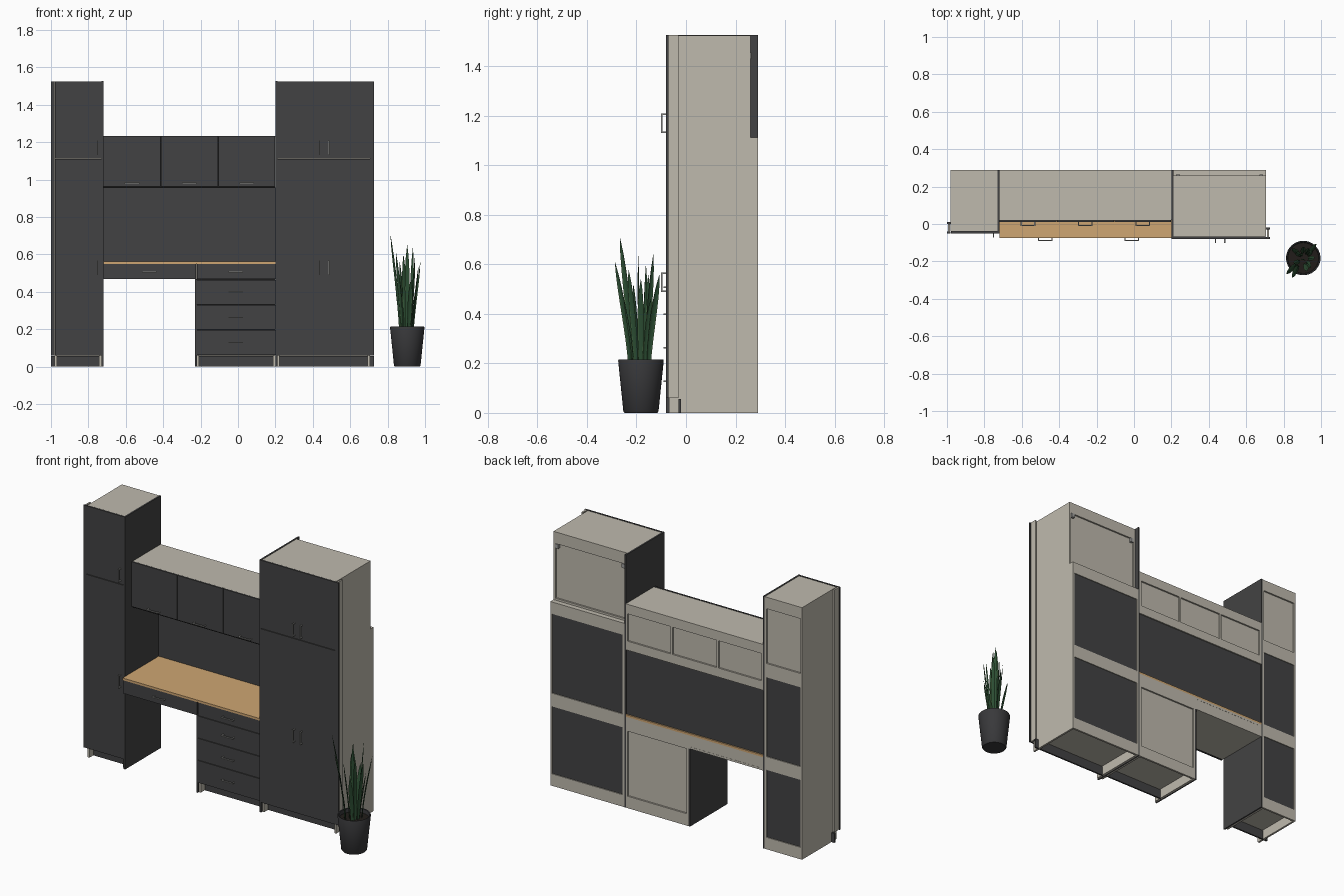
import bpy, bmesh, math, random
from mathutils import Vector

random.seed(4)
cube = bpy.data.objects.get("Cube")
if cube:
    bpy.data.objects.remove(cube, do_unlink=True)


def material(name, r, g, b):
    m = bpy.data.materials.new(name)
    m.use_nodes = True
    m.diffuse_color = (r, g, b, 1)
    m.node_tree.nodes["Principled BSDF"].inputs["Base Color"].default_value = (r, g, b, 1)
    return m


CHARCOAL = material("charcoal fronts", 0.055, 0.055, 0.056)
BEIGE = material("beige carcass", 0.52, 0.49, 0.42)
WOOD = material("oak worktop", 0.62, 0.38, 0.17)
STEEL = material("steel handles", 0.35, 0.35, 0.34)
GAP = material("black gaps", 0.012, 0.012, 0.012)
POT = material("dark pot", 0.04, 0.04, 0.043)
SOIL = material("soil", 0.015, 0.012, 0.01)
LEAF = material("leaf green", 0.025, 0.075, 0.033)
LEAF_EDGE = material("leaf pale green", 0.06, 0.13, 0.05)

T = 0.012      # board thickness
BACK = 0.29    # rear plane of the furniture


def finish(name, bm, *mats):
    mesh = bpy.data.meshes.new(name)
    bm.to_mesh(mesh)
    bm.free()
    for m in mats:
        mesh.materials.append(m)
    ob = bpy.data.objects.new(name, mesh)
    bpy.context.collection.objects.link(ob)
    return ob


def boxes(name, mat, *extents):
    """One object from boxes given as (x0, x1, y0, y1, z0, z1)."""
    bm = bmesh.new()
    for x0, x1, y0, y1, z0, z1 in extents:
        verts = bmesh.ops.create_cube(bm, size=1)["verts"]
        for v in verts:
            v.co = ((x0 + x1) / 2 + v.co.x * (x1 - x0),
                    (y0 + y1) / 2 + v.co.y * (y1 - y0),
                    (z0 + z1) / 2 + v.co.z * (z1 - z0))
    return finish(name, bm, mat)


def carcass(name, x0, x1, y0, y1, z0, z1, rails=(), dividers=(), floor=None, inset=0.01):
    """Open-fronted box with a set-back rear panel and flush rear rails."""
    bottom = z0 if floor is None else floor
    parts = [(x0, x0 + T, y0, y1, z0, z1), (x1 - T, x1, y0, y1, z0, z1),
             (x0 + T, x1 - T, y0, y1, z1 - T, z1),
             (x0 + T, x1 - T, y0, y1, bottom, bottom + T),
             (x0 + T, x1 - T, y1 - inset - 0.006, y1 - inset, bottom + T, z1 - T)]
    parts += [(x0 + T, x1 - T, y1 - T, y1, a, b) for a, b in rails]
    parts += [(x - T / 2, x + T / 2, y0, y1, z0 + T, z1 - T) for x in dividers]
    boxes(name, BEIGE, *parts)
    boxes(name + "_shadow_gap", GAP, (x0 + 0.001, x1 - 0.001, y0 - 0.002, y0, bottom, z1 - 0.002))


def front(name, x0, x1, y, z0, z1):
    g = 0.0022
    boxes(name, CHARCOAL, (x0 + g / 4, x1 - g / 4, y, y + 0.01, z0 + g, z1 - g / 2))


def handle(name, x, y, z, upright=False, length=0.078):
    """Bow handle: a bar on two short posts."""
    h, r = length / 2, 0.003
    parts = []
    for a, b, depth in ((-h, h, r * 2), (-h, -h + 2 * r, 0.021), (h - 2 * r, h, 0.021)):
        ys = (y - 0.021, y - 0.021 + depth)
        parts.append((x - r, x + r, *ys, z + a, z + b) if upright
                     else (x + a, x + b, *ys, z - r, z + r))
    boxes(name, STEEL, *parts)


# Tall cabinets: lower and upper carcass, rear panels, doors, plinth, wall filler
def tall_cabinet(side, x0, x1, y, upper_back, fill, handles):
    lo, hi, split = x0, x1, 1.112
    carcass(side + "_lower_carcass", lo, hi, y + T, BACK, 0, split,
            rails=((0, 0.07), (0.48, 0.56), (1.04, split - T)), floor=0.06)
    carcass(side + "_upper_carcass", lo, hi, y + T, upper_back, split, 1.525,
            rails=((1.455, 1.525 - T),))
    boxes(side + "_rear_panels", CHARCOAL,
          *[(lo + T, hi - T, BACK - 0.009, BACK - 0.005, a, b)
            for a, b in ((0.07, 0.48), (0.56, 1.04))])
    front(side + "_lower_door", lo, hi, y, 0.058, split)
    front(side + "_upper_door", lo, hi, y, split, 1.527)
    f0, f1 = fill
    mid = (f0 + f1) / 2
    boxes(side + "_filler_front", CHARCOAL, (f0, f1, y, y + 0.01, 0.06, 1.526))
    boxes(side + "_filler_return", BEIGE, (mid - 0.005, mid + 0.005, y + 0.01, y + 0.05, 0.06, 1.526))
    boxes(side + "_plinth", CHARCOAL, (min(lo, f0), max(hi, f1), y + 0.05, y + 0.06, 0, 0.057))
    for i, x in enumerate(handles):
        handle(f"{side}_lower_handle_{i}", x, y, 0.528, True)
        handle(f"{side}_upper_handle_{i}", x, y, 1.17, True)


tall_cabinet("right_end", -0.98, -0.73, -0.05, BACK, (-1.0, -0.98), (-0.752,))
tall_cabinet("left_end", 0.21, 0.705, -0.08, 0.26, (0.705, 0.728), (0.435, 0.485))
boxes("hanging_brackets", STEEL, *[(x, x + 0.02, 0.25, 0.265, 1.43, 1.455) for x in (0.225, 0.67)])

# Dark boards that flank the desk bay and drawer unit
boxes("inner_side_panels", CHARCOAL,
      (-0.73, -0.72, -0.05, BACK, 0, 1.527),
      (0.20, 0.21, -0.08, BACK, 0, 1.527),
      (-0.23, -0.22, -0.07, BACK, 0, 0.47))

# Wall cabinet with three flap doors
bay0, bay1 = -0.72, 0.20
third = (bay1 - bay0) / 3
carcass("wall_cabinet", bay0, bay1, 0.022, BACK, 0.955, 1.233,
        rails=((1.175, 1.233 - T), (0.955 + T, 1.01)),
        dividers=[bay0 + third, bay0 + 2 * third])
for i in range(3):
    x = bay0 + i * third
    front(f"wall_cabinet_door_{i}", x + 0.001, x + third - 0.001, 0.01, 0.961, 1.235)
    handle(f"wall_cabinet_handle_{i}", x + third / 2, 0.01, 0.981)

# Splashback and worktop
boxes("splashback", CHARCOAL, (bay0, bay1, BACK - 0.02, BACK - 0.008, 0.563, 0.955))
boxes("worktop", WOOD, (bay0, bay1, -0.075, BACK, 0.55, 0.563))

# Shallow desk drawer over the knee space
carcass("desk_drawer_carcass", bay0, -0.22, -0.058, BACK, 0.47, 0.55, inset=0.001)
front("desk_drawer_front", bay0, -0.225, -0.07, 0.466, 0.55)
handle("desk_drawer_handle", -0.475, -0.07, 0.508)

# Drawer unit
carcass("drawer_unit", -0.22, bay1, -0.058, BACK, 0, 0.55,
        rails=((0, 0.065), (0.465, 0.538)), floor=0.06)
levels = (0.06, 0.197, 0.331, 0.466, 0.55)
for i, (a, b) in enumerate(zip(levels, levels[1:])):
    front(f"drawer_front_{i}", -0.22, bay1, -0.07, a, b)
    handle(f"drawer_handle_{i}", -0.012, -0.07, (a + b) / 2)
boxes("drawer_unit_plinth", CHARCOAL, (-0.22, bay1, -0.02, -0.01, 0, 0.057))

# Plant pot turned from a profile
PX, PY = 0.905, -0.182
profile = ((0, 0), (0.066, 0), (0.071, 0.006), (0.092, 0.21), (0.09, 0.215),
           (0.084, 0.213), (0.082, 0.19), (0, 0.19))
bm = bmesh.new()
pts = [bm.verts.new((PX + r, PY, z)) for r, z in profile]
edges = [bm.edges.new(p) for p in zip(pts, pts[1:])]
bmesh.ops.spin(bm, geom=pts + edges, cent=(PX, PY, 0), axis=(0, 0, 1),
               angle=math.tau, steps=40)
bmesh.ops.remove_doubles(bm, verts=bm.verts, dist=0.0002)
bmesh.ops.recalc_face_normals(bm, faces=bm.faces)
for f in bm.faces:
    f.smooth = True
    c = f.calc_center_median()
    f.material_index = int(f.normal.z > 0.9 and 0.18 < c.z < 0.2)
pot = finish("plant_pot", bm, POT, SOIL)
bpy.context.view_layer.objects.active = pot
pot.select_set(True)
bpy.ops.object.shade_smooth_by_angle(angle=math.radians(35))
pot.select_set(False)


# Sword-shaped leaves: folded tapering blades that lean outwards
def leaf(bm, base, tip, width, turn):
    base, tip = Vector(base), Vector(tip)
    across = Vector((math.cos(turn), math.sin(turn), 0))
    fold = Vector((-math.sin(turn), math.cos(turn), 0))
    rows, steps = [], 8
    for i in range(steps + 1):
        t = i / steps
        p = base.lerp(tip, t)
        bend = t ** 1.5                      # stays upright first, then leans
        p.x = base.x + (tip.x - base.x) * bend
        p.y = base.y + (tip.y - base.y) * bend
        w = width * (0.65 + 0.9 * t) * (1 - t ** 3) ** 0.9 + 0.0004
        rows.append([bm.verts.new(p + across * w * s + fold * abs(s) * w * 0.4)
                     for s in (-1, -0.75, 0, 0.75, 1)])
    for a, b in zip(rows, rows[1:]):
        for j in range(4):
            f = bm.faces.new((a[j], a[j + 1], b[j + 1], b[j]))
            f.smooth = True
            f.material_index = int(j in (0, 3))


bm = bmesh.new()
tips = ((-0.09, -0.085, 0.71), (-0.06, -0.105, 0.61), (0.0, -0.01, 0.65),
        (0.03, 0.05, 0.64), (0.07, 0.075, 0.56), (-0.04, 0.03, 0.56),
        (0.04, -0.05, 0.58), (0.0, 0.06, 0.5), (-0.05, -0.03, 0.52),
        (0.06, 0.0, 0.54), (0.02, -0.07, 0.47), (-0.02, 0.02, 0.6),
        (0.05, 0.04, 0.46), (-0.06, 0.05, 0.44))
for dx, dy, z in tips:
    start = (PX + dx * 0.4, PY + dy * 0.4, 0.185)
    turn = math.atan2(dy, dx) - math.pi / 2 + random.uniform(-0.5, 0.5)
    leaf(bm, start, (PX + dx, PY + dy, z), 0.013, turn)
finish("plant_leaves", bm, LEAF, LEAF_EDGE)
